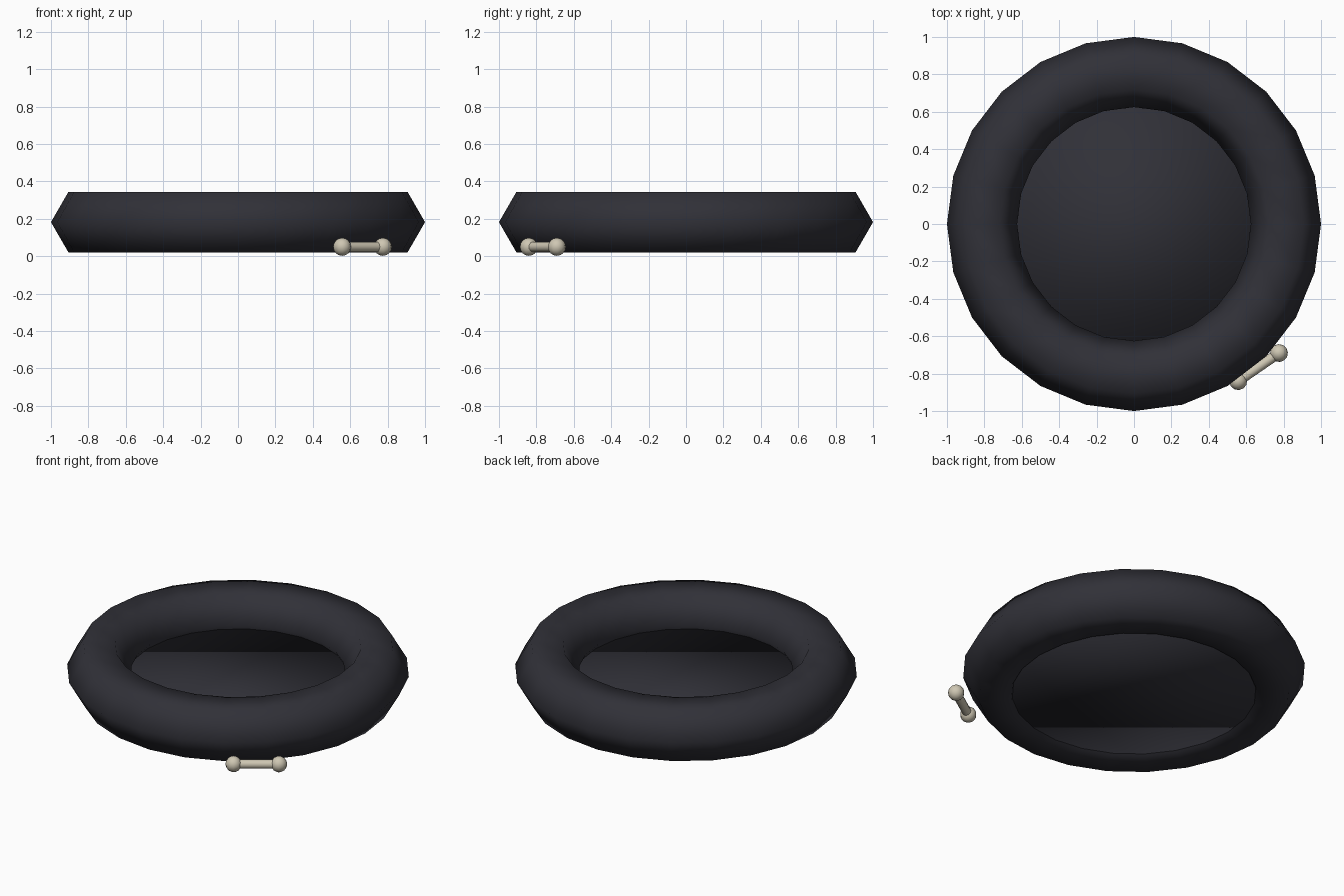
import bpy
import math
from mathutils import Vector

if "Cube" in bpy.data.objects:
    bpy.data.objects.remove(bpy.data.objects["Cube"])


def material(name, rgb):
    m = bpy.data.materials.new(name)
    m.diffuse_color = (*rgb, 1.0)
    m.use_nodes = True
    m.node_tree.nodes["Principled BSDF"].inputs["Base Color"].default_value = m.diffuse_color
    return m


charcoal = material("charcoal fabric", (0.030, 0.030, 0.039))
cream = material("cream bone", (0.62, 0.57, 0.45))


def finish(name, mat):
    ob = bpy.context.object
    ob.name = name
    ob.data.materials.append(mat)
    bpy.ops.object.shade_smooth()
    return ob


# Padded rim: 24-sided ring with a hexagonal section
bpy.ops.mesh.primitive_torus_add(major_segments=24, minor_segments=6,
                                 major_radius=0.8125, minor_radius=0.1875,
                                 location=(0, 0, 0.182))
finish("bed_rim", charcoal)

# Flat cushion, its edge buried in the rim
bpy.ops.mesh.primitive_cylinder_add(vertices=24, radius=0.75, depth=0.12,
                                    location=(0, 0, 0.09))
finish("cushion", charcoal)

# Toy bone lying against the front right of the rim
ends = [Vector((0.557, -0.84, 0.05)), Vector((0.775, -0.69, 0.05))]
axis = ends[1] - ends[0]
turn = math.atan2(axis.y, axis.x)
bpy.ops.mesh.primitive_cylinder_add(vertices=12, radius=0.027, depth=axis.length,
                                    location=(ends[0] + ends[1]) / 2,
                                    rotation=(0, math.pi / 2, turn))
finish("bone_shaft", cream)
bpy.ops.object.shade_smooth_by_angle(angle=math.radians(40))
for side, p in zip(("left", "right"), ends):
    bpy.ops.mesh.primitive_uv_sphere_add(segments=12, ring_count=8, radius=0.048,
                                         location=p, rotation=(0, 0, turn))
    finish("bone_knob_" + side, cream)
